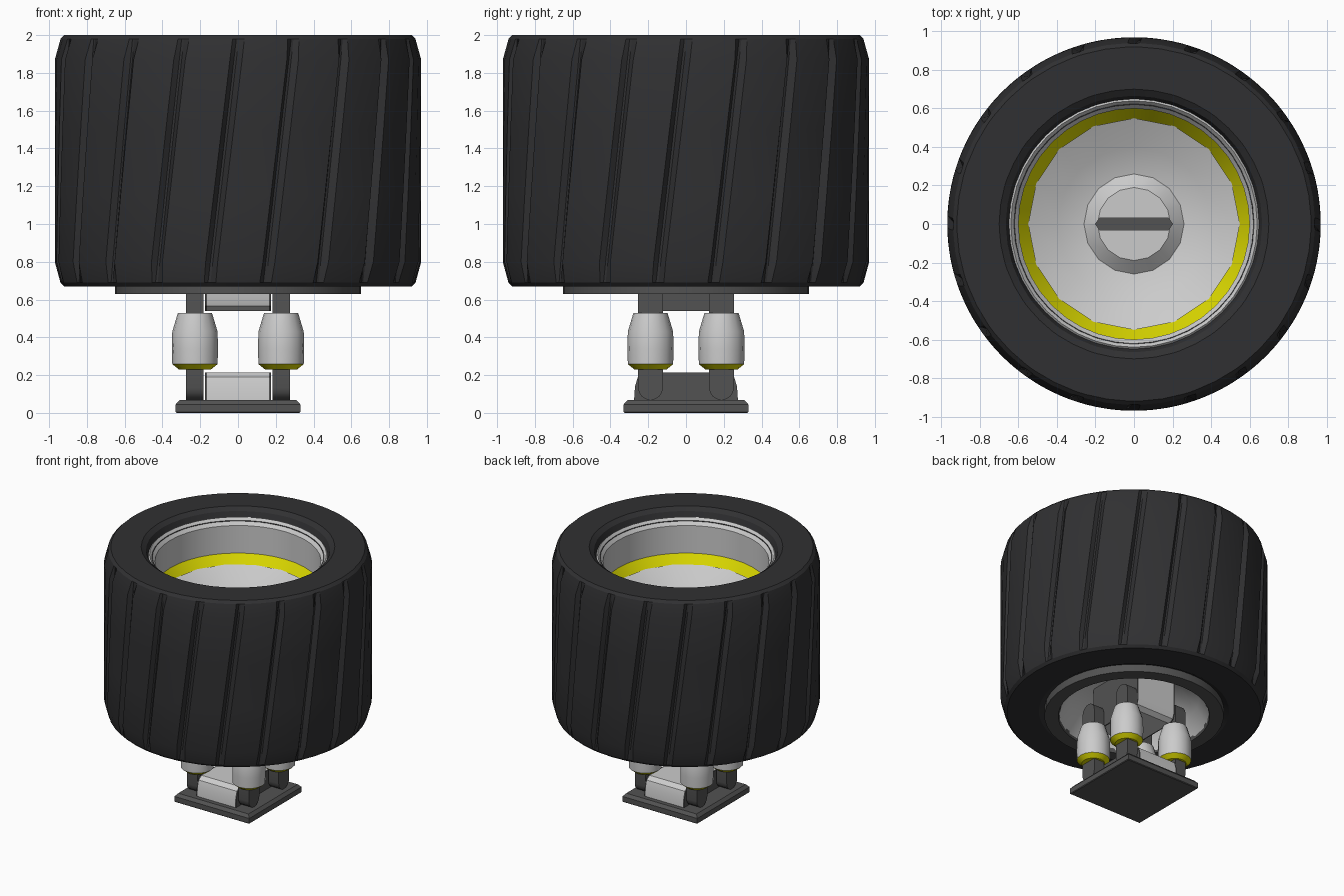
import bpy, bmesh
from math import sin, cos, pi, radians

if "Cube" in bpy.data.objects:
    bpy.data.objects.remove(bpy.data.objects["Cube"])


def material(name, rgb):
    m = bpy.data.materials.new(name)
    m.diffuse_color = (*rgb, 1)
    m.use_nodes = True
    m.node_tree.nodes["Principled BSDF"].inputs["Base Color"].default_value = m.diffuse_color
    return m


RUBBER = material("rubber", (0.03, 0.03, 0.032))
DARK = material("dark_grey", (0.085, 0.085, 0.085))
LIGHT = material("light_grey", (0.6, 0.6, 0.6))
YELLOW = material("yellow", (0.72, 0.7, 0.0))


def finish(name, verts, faces, mat, smooth=None, closed=False):
    me = bpy.data.meshes.new(name)
    me.from_pydata(verts, [], faces)
    bm = bmesh.new()
    bm.from_mesh(me)
    bmesh.ops.remove_doubles(bm, verts=bm.verts, dist=1e-5)
    if closed:
        bmesh.ops.recalc_face_normals(bm, faces=bm.faces)
    bm.to_mesh(me)
    bm.free()
    me.materials.append(mat)
    ob = bpy.data.objects.new(name, me)
    bpy.context.collection.objects.link(ob)
    if smooth:
        bpy.ops.object.select_all(action='DESELECT')
        ob.select_set(True)
        bpy.context.view_layer.objects.active = ob
        bpy.ops.object.shade_smooth_by_angle(angle=radians(smooth))
    return ob


def grid_faces(cols, rows, wrap_rows=False):
    n = rows if wrap_rows else rows - 1
    return [(i * rows + j, (i + 1) % cols * rows + j,
             (i + 1) % cols * rows + (j + 1) % rows, i * rows + (j + 1) % rows)
            for i in range(cols) for j in range(n)]


def lathe(name, profile, sides, mat, centre=(0, 0), smooth=35):
    verts = [(centre[0] + r * cos(2 * pi * i / sides), centre[1] + r * sin(2 * pi * i / sides), z)
             for i in range(sides) for r, z in profile]
    return finish(name, verts, grid_faces(sides, len(profile)), mat, smooth)


def prism(name, yz, x0, x1, mat, smooth=35):
    n = len(yz)
    verts = [(x, y, z) for x in (x0, x1) for y, z in yz]
    faces = [tuple(range(n)), tuple(range(n, 2 * n))]
    faces += [(i, (i + 1) % n, n + (i + 1) % n, n + i) for i in range(n)]
    return finish(name, verts, faces, mat, smooth, True)


# Tyre: twisted tread blocks separated by shallow grooves
tyre_profile = [(0.62, 0.69), (0.65, 0.69), (0.69, 0.67), (0.92, 0.67), (0.94, 0.69), (0.97, 0.80),
                (0.97, 1.15), (0.97, 1.5), (0.97, 1.87), (0.94, 1.98), (0.92, 2.0),
                (0.70, 2.0), (0.665, 1.975), (0.645, 1.92), (0.62, 1.92)]
columns = []
for k in range(20):
    for offset, depth in ((-1.6, 0), (-0.4, 0.032), (0.4, 0.032), (2.2, 0), (9.3, 0)):
        columns.append((k * 18 + offset, depth))
verts = []
for angle, depth in columns:
    for r, z in tyre_profile:
        a = radians(angle + 9.5 * (z - 2.0) / 1.33)
        rr = min(r, 0.97 - depth) if r > 0.925 else r
        verts.append((rr * cos(a), rr * sin(a), z))
finish("tyre", verts, grid_faces(len(columns), len(tyre_profile), True), RUBBER, 20, True)

# Wheel rim, accent ring and dished face
lathe("rim_barrel", [(0.64, 0.7), (0.65, 1.93), (0.64, 1.94), (0.60, 1.89), (0.60, 1.67)], 40, LIGHT)
lathe("accent_ring", [(0.60, 1.67), (0.53, 1.57)], 40, YELLOW)
lathe("wheel_dish", [(0.55, 1.605), (0.40, 1.53), (0.24, 1.47), (0, 1.46)], 16, LIGHT)

# Hub cap with a slot cut across it
hub = lathe("hub_cap", [(0, 1.40), (0.26, 1.40), (0.26, 1.48), (0.19, 1.54), (0, 1.54)], 16, LIGHT)
slot_outline = [(-0.2, 0), (-0.18, -0.03), (0.18, -0.03), (0.2, 0), (0.18, 0.03), (-0.18, 0.03)]


def slot_bar(name, z0, z1):
    v = [(x, y, z) for z in (z0, z1) for x, y in slot_outline]
    f = [tuple(range(6)), tuple(range(6, 12))]
    f += [(i, (i + 1) % 6, 6 + (i + 1) % 6, 6 + i) for i in range(6)]
    return finish(name, v, f, DARK, None, True)


cutter = slot_bar("slot_cutter", 1.49, 1.60)
cutter.hide_render = True
cutter.hide_viewport = True
cut = hub.modifiers.new("slot", 'BOOLEAN')
cut.operation = 'DIFFERENCE'
cut.object = cutter
slot_bar("hub_slot_floor", 1.47, 1.50)

# Underside of the wheel
lathe("rim_back_ring", [(0.54, 0.66), (0.55, 0.63), (0.65, 0.63), (0.65, 0.71)], 40, DARK)
lathe("wheel_back_bowl", [(0, 0.90), (0.30, 0.90), (0.48, 0.78), (0.55, 0.645)], 16, LIGHT)

# Base plate with a chamfered top edge
plate = [(x * s, y * s, z) for s, z in ((0.325, 0), (0.33, 0.005), (0.33, 0.045), (0.31, 0.068))
         for x, y in ((-1, -1), (1, -1), (1, 1), (-1, 1))]
plate_faces = [(3, 2, 1, 0), (12, 13, 14, 15)]
plate_faces += [(4 * k + i, 4 * k + (i + 1) % 4, 4 * k + 4 + (i + 1) % 4, 4 * k + 4 + i)
                for k in range(3) for i in range(4)]
finish("base_plate", plate, plate_faces, DARK)

# Lower and upper mounting blocks with dark side plates
lower = [(-0.275, 0.065), (0.275, 0.065), (0.27, 0.14), (0.255, 0.19), (0.22, 0.215),
         (-0.22, 0.215), (-0.255, 0.19), (-0.27, 0.14)]
upper = [(-0.25, 0.90), (-0.25, 0.61), (-0.235, 0.565), (-0.20, 0.54),
         (0.20, 0.54), (0.235, 0.565), (0.25, 0.61), (0.25, 0.90)]
for label, outline in (("lower", lower), ("upper", upper)):
    prism(label + "_block", outline, -0.165, 0.165, LIGHT)
    for side, x in (("left", -0.175), ("right", 0.165)):
        prism(f"{label}_block_plate_{side}", outline, x, x + 0.01, DARK)

# Four shock absorbers with rounded mounting lugs at both ends
for sx in (-1, 1):
    for sy in (-1, 1):
        tag = ("left" if sx < 0 else "right") + ("_front" if sy < 0 else "_back")
        cx, cy = sx * 0.228, sy * 0.188
        lathe("damper_" + tag, [(0.12, 0.258), (0.122, 0.34), (0.12, 0.43), (0.09, 0.53), (0, 0.53)],
              16, LIGHT, (cx, cy))
        lathe("damper_collar_" + tag, [(0, 0.23), (0.085, 0.23), (0.12, 0.258)], 16, YELLOW, (cx, cy))
        r = 0.066
        arc = [(cos(pi * i / 8) * r, sin(pi * i / 8) * r) for i in range(9)]
        low = [(cy + r, 0.24)] + [(cy + y, 0.134 - z) for y, z in arc] + [(cy - r, 0.24)]
        top = [(cy + r, 0.52)] + [(cy + y, 0.645 + z) for y, z in arc] + [(cy - r, 0.52)]
        prism("lower_lug_" + tag, low, cx - 0.046, cx + 0.046, DARK)
        prism("upper_lug_" + tag, top, cx - 0.046, cx + 0.046, DARK)
